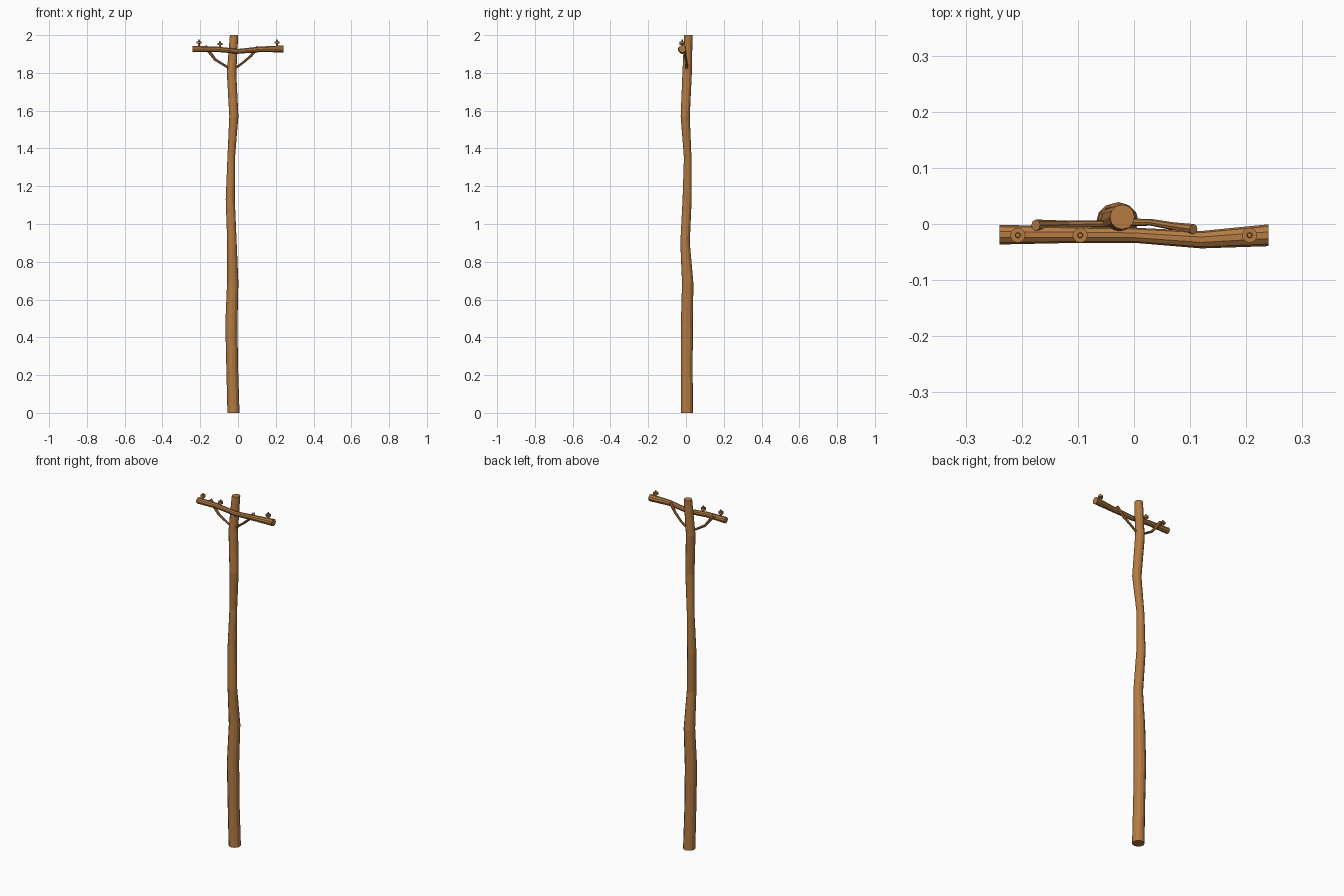
import bpy, bmesh, math
from mathutils import Vector

wood = bpy.data.materials.new("brown wood")
wood.diffuse_color = (0.46, 0.20, 0.055, 1)

def tube(name, pts, sides, axis=None, turn=0.0):
    """Flat faced log through points (x, y, z, radius)."""
    bm = bmesh.new()
    P = [Vector(p[:3]) for p in pts]
    rings = []
    for i, p in enumerate(P):
        d = Vector(axis) if axis else (P[min(i + 1, len(P) - 1)] - P[max(i - 1, 0)]).normalized()
        u = d.cross(Vector((0, 1, 0))).normalized()
        v = d.cross(u)
        ring = []
        for k in range(sides):
            a = 2 * math.pi * (k + turn) / sides
            ring.append(bm.verts.new(p + pts[i][3] * (u * math.cos(a) + v * math.sin(a))))
        rings.append(ring)
    for a, b in zip(rings, rings[1:]):
        for k in range(sides):
            n = (k + 1) % sides
            bm.faces.new((a[k], a[n], b[n], b[k]))
    bm.faces.new(rings[0])
    bm.faces.new(rings[-1])
    bmesh.ops.recalc_face_normals(bm, faces=bm.faces[:])
    me = bpy.data.meshes.new(name)
    bm.to_mesh(me)
    bm.free()
    me.materials.append(wood)
    ob = bpy.data.objects.new(name, me)
    bpy.context.collection.objects.link(ob)
    return ob

# crooked pole
tube("pole", [
    (-0.024, 0.005, 0.00, 0.032), (-0.031, 0.004, 0.25, 0.031),
    (-0.035, 0.005, 0.47, 0.032), (-0.028, 0.009, 0.69, 0.030),
    (-0.032, -0.005, 0.90, 0.025), (-0.041, 0.006, 1.13, 0.024),
    (-0.036, 0.009, 1.35, 0.020), (-0.022, -0.004, 1.57, 0.024),
    (-0.034, 0.006, 1.80, 0.025), (-0.021, 0.0125, 2.00, 0.022)], 12, (0, 0, 1))

# crooked crossarm
tube("crossarm", [
    (-0.24, -0.019, 1.926, 0.0175), (-0.12, -0.019, 1.926, 0.015),
    (0.0, -0.020, 1.914, 0.0135), (0.12, -0.028, 1.925, 0.0155),
    (0.24, -0.020, 1.927, 0.0195)], 10, (1, 0, 0), 0.5)

# bent braces from pole to crossarm
tube("left_brace", [
    (-0.035, 0.0, 1.818, 0.007), (-0.075, 0.0, 1.842, 0.006),
    (-0.12, -0.001, 1.870, 0.007), (-0.175, -0.002, 1.942, 0.010)], 8)
tube("right_brace", [
    (-0.022, 0.003, 1.820, 0.007), (0.03, 0.003, 1.857, 0.006),
    (0.07, -0.004, 1.892, 0.007), (0.106, -0.009, 1.938, 0.009)], 8)

# insulators: pin, disc and knob in one turned profile
for name, x, z in (("left_insulator", -0.207, 1.961),
                   ("middle_insulator", -0.096, 1.954),
                   ("right_insulator", 0.206, 1.961)):
    prof = [(-0.028, 0.005), (-0.006, 0.005), (-0.006, 0.0135),
            (0.005, 0.0135), (0.005, 0.005), (0.015, 0.004)]
    tube(name, [(x, -0.02, z + h, r) for h, r in prof], 12, (0, 0, 1))
